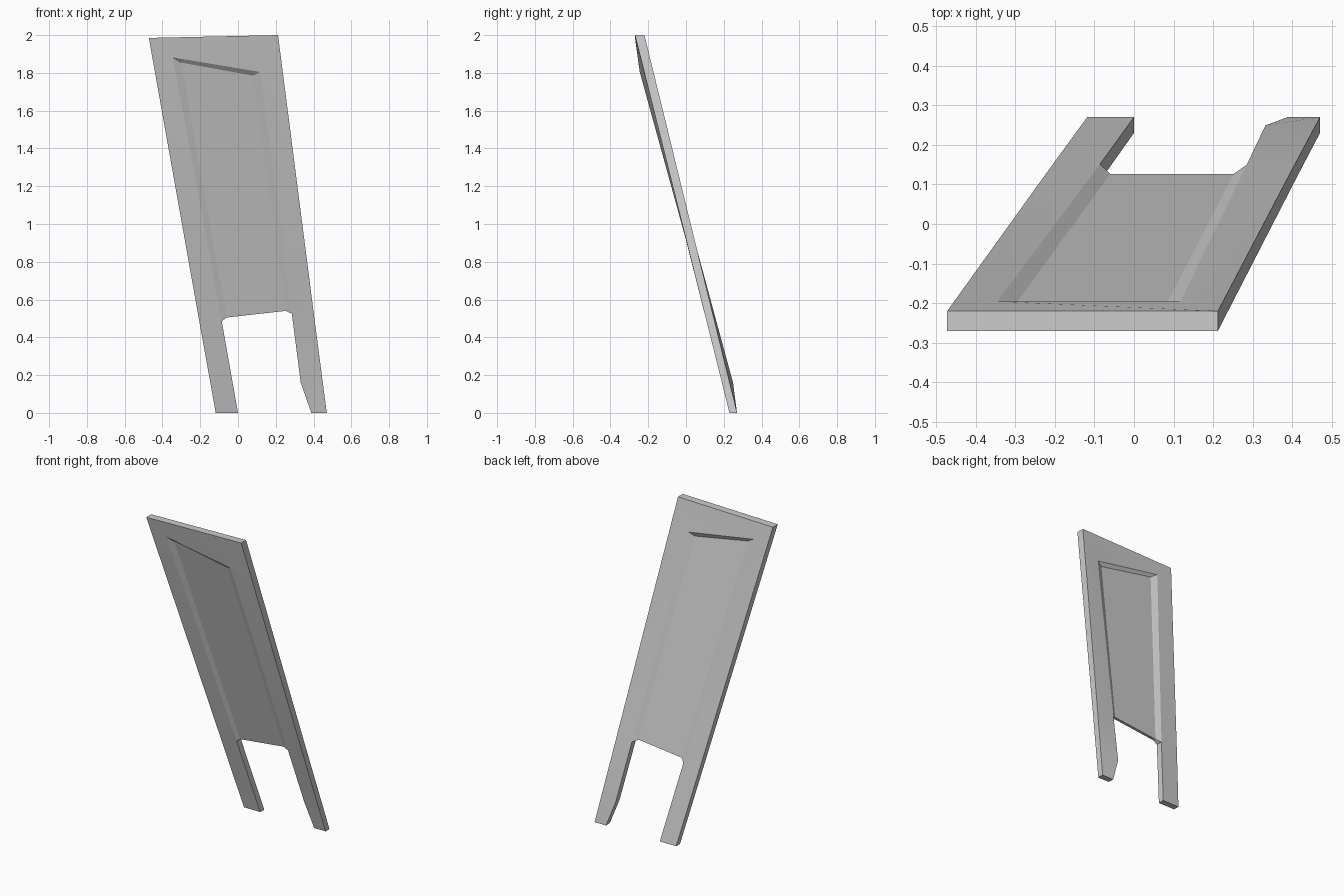
import bpy, bmesh, math

if "Cube" in bpy.data.objects:
    bpy.data.objects.remove(bpy.data.objects["Cube"])

# Outline points: x, z, untwisted height (sets how far the lean carries it), on recessed floor?
P = {
    "top_l": (-0.472, 1.985, 2.0, 0), "top_r": (0.212, 2.0, 2.0, 0),
    "mid_r": (0.402, 0.52, 0.52, 0), "low_r": (0.449, 0.16, 0.16, 0),
    "foot_ro": (0.47, 0, 0, 0), "foot_ri": (0.388, 0, 0, 0),
    "knee": (0.332, 0.16, 0.085, 0), "crotch_r": (0.285, 0.525, 0.49, 0),
    "floor_br": (0.252, 0.54, 0.535, 1), "floor_bl": (-0.06, 0.505, 0.535, 1),
    "crotch_l": (-0.086, 0.485, 0.485, 0), "foot_li": (0, 0, 0, 0),
    "foot_lo": (-0.118, 0, 0, 0), "mid_l": (-0.205, 0.485, 0.485, 0),
    "rim_l": (-0.345, 1.882, 1.9, 0), "rim_r": (0.117, 1.805, 1.9, 0),
    "floor_tl": (-0.302, 1.855, 1.88, 1), "floor_tr": (0.08, 1.785, 1.88, 1),
}
OUTLINE = list(P)[:14]
FACES = [
    "top_l top_r rim_r rim_l", "top_r mid_r crotch_r rim_r",          # frame
    "mid_r low_r knee crotch_r", "low_r foot_ro foot_ri knee",        # right leg
    "top_l rim_l crotch_l mid_l", "mid_l crotch_l foot_li foot_lo",   # left leg
    "rim_l rim_r floor_tr floor_tl", "rim_r crotch_r floor_br floor_tr",  # bevels
    "rim_l floor_tl floor_bl crotch_l",
    "floor_tl floor_tr floor_br floor_bl",                            # thin panel
]

bm = bmesh.new()


def side(sign):
    """Vertices of the front (-1) or back (+1) of the leaning board."""
    out = {}
    for name, (x, z, h, floor) in P.items():
        half = 0.009 if floor else 0.02 + 0.0025 * h
        out[name] = bm.verts.new((x, 0.25 - 0.2475 * h + sign * half, z))
    return out


front, back = side(-1), side(1)
for f in FACES:
    names = f.split()
    bm.faces.new([front[n] for n in names])
    bm.faces.new([back[n] for n in reversed(names)])

# Edge walls all round
for a, b in zip(OUTLINE, OUTLINE[1:] + OUTLINE[:1]):
    bm.faces.new((front[a], back[a], back[b], front[b]))
bmesh.ops.recalc_face_normals(bm, faces=bm.faces)

mesh = bpy.data.meshes.new("leaning_board")
bm.to_mesh(mesh)
bm.free()
board = bpy.data.objects.new("leaning_board", mesh)
bpy.context.collection.objects.link(board)
bpy.context.view_layer.objects.active = board
board.select_set(True)
bpy.ops.object.shade_smooth_by_angle(angle=math.radians(12))
